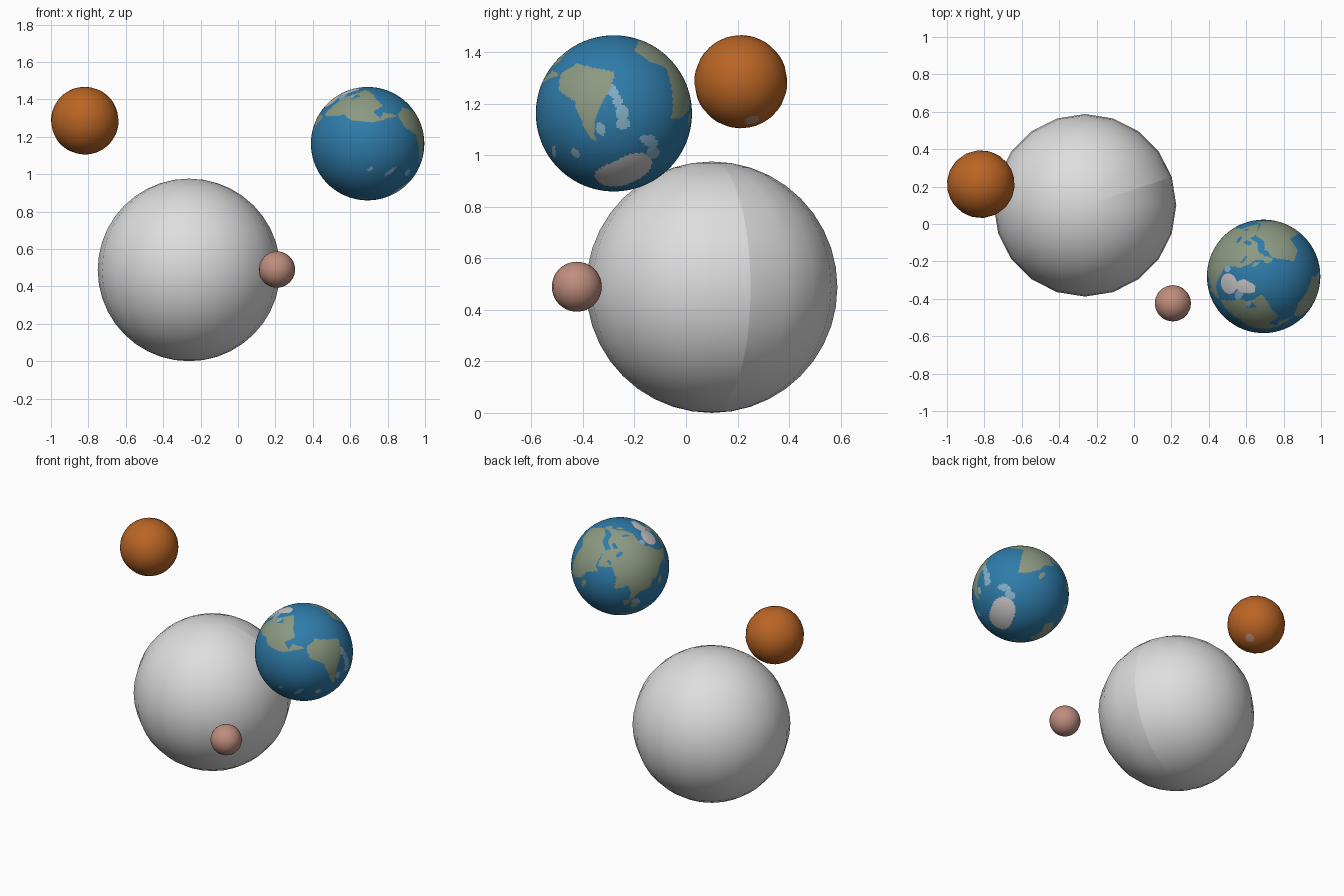
import bpy, bmesh, math
from mathutils import Matrix, Vector

if "Cube" in bpy.data.objects:
    bpy.data.objects.remove(bpy.data.objects["Cube"])


def material(name, rgb):
    m = bpy.data.materials.new(name)
    m.diffuse_color = (*rgb, 1)
    m.use_nodes = True
    m.node_tree.nodes["Principled BSDF"].inputs["Base Color"].default_value = m.diffuse_color
    return m


grey = material("pale grey", (0.73, 0.73, 0.73))
orange = material("rust orange", (0.49, 0.13, 0.018))
pink = material("dusty pink", (0.52, 0.27, 0.21))
blue = material("ocean blue", (0.028, 0.2, 0.40))
green = material("land green", (0.26, 0.32, 0.22))
pale = material("shallow blue", (0.23, 0.43, 0.58))
ice = material("ice", (0.58, 0.56, 0.56))


def ball(name, centre, radius, mats, segs=20, rings=20, rot=None, paint=None, seam=None):
    """Smooth UV ball; paint(lon, lat) picks a material, seam is a sharp meridian."""
    bm = bmesh.new()
    bmesh.ops.create_uvsphere(bm, u_segments=segs, v_segments=rings, radius=radius)
    for f in bm.faces:
        f.smooth = True
        if paint:
            c = f.calc_center_median().normalized()
            f.material_index = paint(math.degrees(math.atan2(c.y, c.x)),
                                     math.degrees(math.asin(c.z)))
    if seam is not None:
        d = Vector((math.cos(math.radians(seam)), math.sin(math.radians(seam)), 0))
        for e in bm.edges:
            if all(abs(d.cross(v.co).z) < 1e-4 and d.dot(v.co) > -1e-4 for v in e.verts):
                e.smooth = False
    if rot:
        bm.transform(rot.to_4x4())
    me = bpy.data.meshes.new(name)
    bm.to_mesh(me)
    bm.free()
    for m in mats:
        me.materials.append(m)
    ob = bpy.data.objects.new(name, me)
    ob.location = centre
    bpy.context.collection.objects.link(ob)
    return ob


# land outlines as (longitude, latitude)
eurasia = [(-9, 37), (-9, 44), (-1, 46), (5, 53), (5, 60), (15, 69), (28, 71), (70, 73),
           (105, 77), (140, 73), (188, 66), (163, 58), (157, 52), (155, 60), (137, 54),
           (128, 39), (122, 40), (121, 28), (108, 20), (104, 1), (98, 15), (90, 22),
           (79, 8), (72, 20), (58, 26), (45, 13), (34, 29), (36, 37), (24, 37),
           (13, 44), (3, 42), (-5, 36)]
africa = [(-17, 15), (-6, 35), (10, 37), (20, 31), (33, 31), (43, 11), (51, 11), (40, -5),
          (40, -16), (32, -28), (19, -35), (9, -1), (8, 5), (-8, 5)]
north_america = [(-168, 66), (-156, 71), (-95, 72), (-82, 66), (-94, 59), (-80, 52),
                 (-77, 62), (-56, 53), (-66, 44), (-76, 36), (-81, 26), (-96, 29),
                 (-96, 18), (-88, 21), (-78, 8), (-105, 20), (-123, 38), (-125, 49),
                 (-150, 60)]
south_america = [(-78, 8), (-62, 10), (-50, 0), (-35, -7), (-40, -20), (-57, -37),
                 (-66, -47), (-69, -54), (-74, -50), (-71, -20), (-81, -5)]
australia = [(114, -22), (131, -12), (142, -11), (153, -26), (148, -38), (130, -32), (115, -34)]
greenland = [(-55, 60), (-42, 60), (-20, 72), (-25, 82), (-60, 81), (-70, 76)]
lands = [eurasia, africa, north_america, south_america, australia]
# islands, inland seas and shallows as ellipses: lon, lat, half width, half height
islands = [(114, 0, 5, 5), (140, -5, 8, 3), (102, 0, 4, 4), (47, -19, 3, 6), (138, 37, 3, 5),
           (-2, 54, 3, 4), (172, -42, 3, 5)]
seas = [(51, 42, 3, 5), (35, 43, 6, 2.5), (20, 60, 3, 5), (51, 27, 3, 2)]
shallows = [(-39, -22, 4, 5), (-36, -30, 4, 6), (-33, -39, 6, 6), (-33, -47, 8, 4),
            (-58, -47, 5, 5), (-104, -50, 6, 4), (5, -57, 16, 4), (25, -63, 14, 5),
            (-82, 74, 22, 4), (-85, 61, 7, 3), (60, 75, 15, 3), (-125, -32, 9, 2),
            (-140, -15, 3, 2), (112, 6, 6, 4)]


def inside(poly, x, y):
    hit = False
    for (x1, y1), (x2, y2) in zip(poly, poly[1:] + poly[:1]):
        if (y1 > y) != (y2 > y) and x < x1 + (y - y1) * (x2 - x1) / (y2 - y1):
            hit = not hit
    return hit


def in_spots(spots, x, y):
    return any(((x - a) / w) ** 2 + ((y - b) / h) ** 2 < 1 for a, b, w, h in spots)


def globe_paint(lon, lat):
    coast = -71 + 4 * math.sin(math.radians(2 * lon + 40))
    if lat < coast or lat > 80 or inside(greenland, lon, lat):
        return 3
    if in_spots(seas, lon, lat):
        return 0
    if in_spots(islands, lon, lat) or any(inside(p, lon, lat) or inside(p, lon + 360, lat)
                                          for p in lands):
        return 1
    return 2 if in_spots(shallows, lon, lat) else 0


# tilt of the globe: north pole and the meridian at 60 degrees west
north = Vector((-0.62, -0.13, 0.77)).normalized()
west = Vector((0.744, -0.42, 0.52))
west = (west - north * west.dot(north)).normalized()
prime = west * 0.5 + north.cross(west) * math.sqrt(0.75)
tilt = Matrix((prime, north.cross(prime), north)).transposed()

ball("blue_globe", (0.693, -0.28, 1.163), 0.303, [blue, green, pale, ice],
     240, 120, tilt, globe_paint)

# large pale ball with one hard meridian
ball("large_ball", (-0.262, 0.1, 0.488), 0.488, [grey], seam=18)

# orange ball with a small polar cap
cap_tilt = Vector((0.5, 0.24, -0.83)).to_track_quat('Z', 'Y').to_matrix()
ball("orange_ball", (-0.819, 0.213, 1.286), 0.181, [orange, pink], rot=cap_tilt,
     paint=lambda lon, lat: 1 if lat > 81 else 0)

# small pink ball
ball("small_ball", (0.208, -0.424, 0.49), 0.097, [pink])
